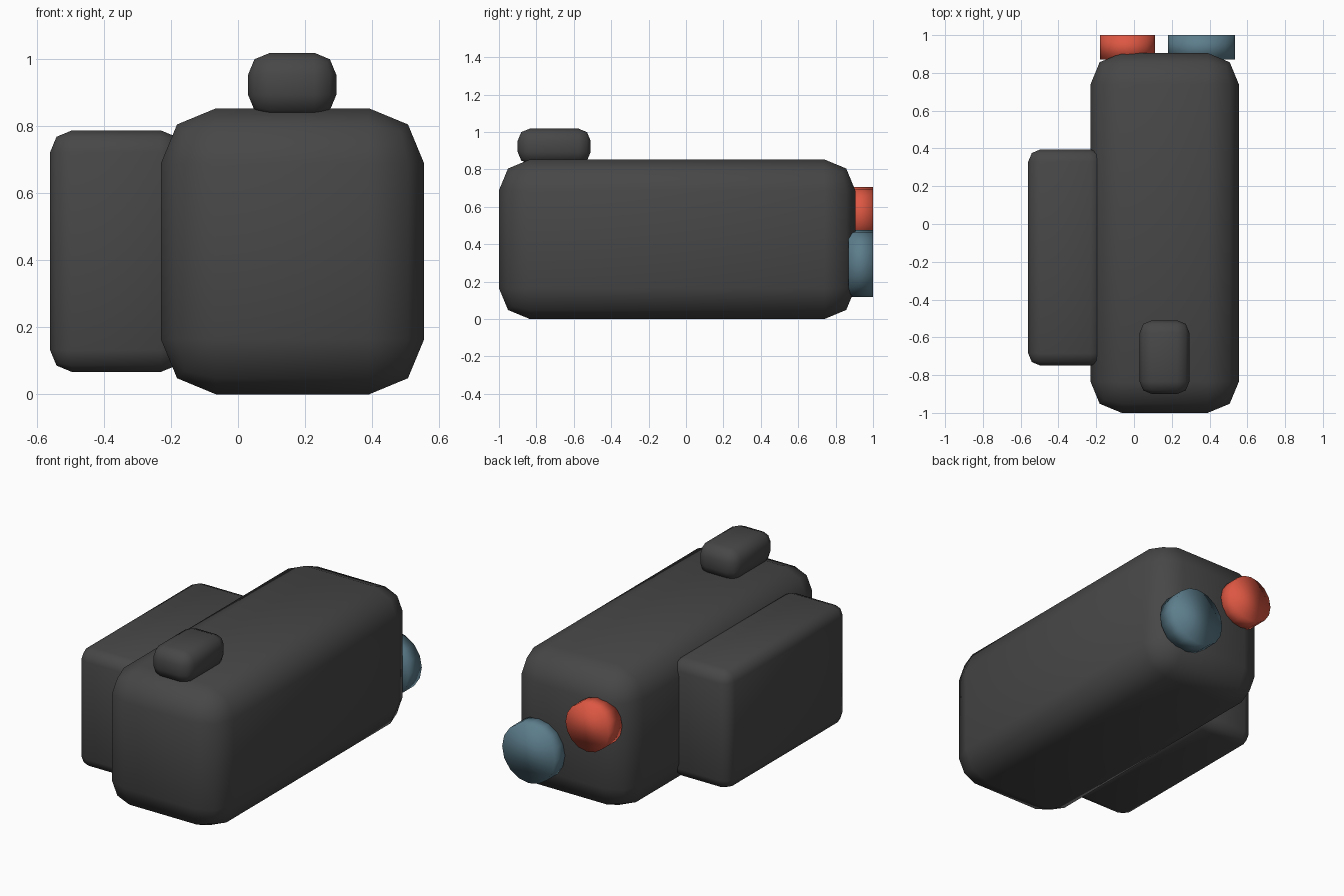
import bpy, math

if "Cube" in bpy.data.objects:
    bpy.data.objects.remove(bpy.data.objects["Cube"])


def material(name, rgb):
    m = bpy.data.materials.new(name)
    m.diffuse_color = (*rgb, 1)
    m.use_nodes = True
    m.node_tree.nodes["Principled BSDF"].inputs["Base Color"].default_value = m.diffuse_color
    return m


dark = material("dark grey", (0.063, 0.063, 0.063))
red = material("red", (0.72, 0.095, 0.055))
blue = material("slate blue", (0.107, 0.205, 0.26))


def finish(name, mat):
    ob = bpy.context.object
    ob.name = name
    ob.data.materials.append(mat)
    bpy.ops.object.shade_smooth()
    return ob


# Rounded box given by its extents, with a two-step bevel
def rounded_box(name, xs, ys, zs, radius):
    ext = (xs, ys, zs)
    bpy.ops.mesh.primitive_cube_add(size=1, location=[(a + b) / 2 for a, b in ext])
    ob = finish(name, dark)
    size = [b - a for a, b in ext]
    for v in ob.data.vertices:
        v.co = [c * s for c, s in zip(v.co, size)]
    bev = ob.modifiers.new("bevel", 'BEVEL')
    bev.width = radius
    bev.segments = 2


# Short smooth-shaded disc facing the back
def lens(name, x, z, radius, mat):
    bpy.ops.mesh.primitive_cylinder_add(vertices=16, radius=radius, depth=0.13,
                                        location=(x, 0.935, z),
                                        rotation=(-math.pi / 2, 0, 0))
    finish(name, mat)


rounded_box("main_body", (-0.23, 0.555), (-1.0, 0.905), (0.0, 0.853), 0.165)
rounded_box("side_pack", (-0.56, -0.165), (-0.75, 0.395), (0.067, 0.787), 0.065)
rounded_box("top_block", (0.03, 0.293), (-0.90, -0.51), (0.828, 1.018), 0.065)
lens("red_lens", -0.035, 0.56, 0.145, red)
lens("blue_lens", 0.358, 0.297, 0.178, blue)
